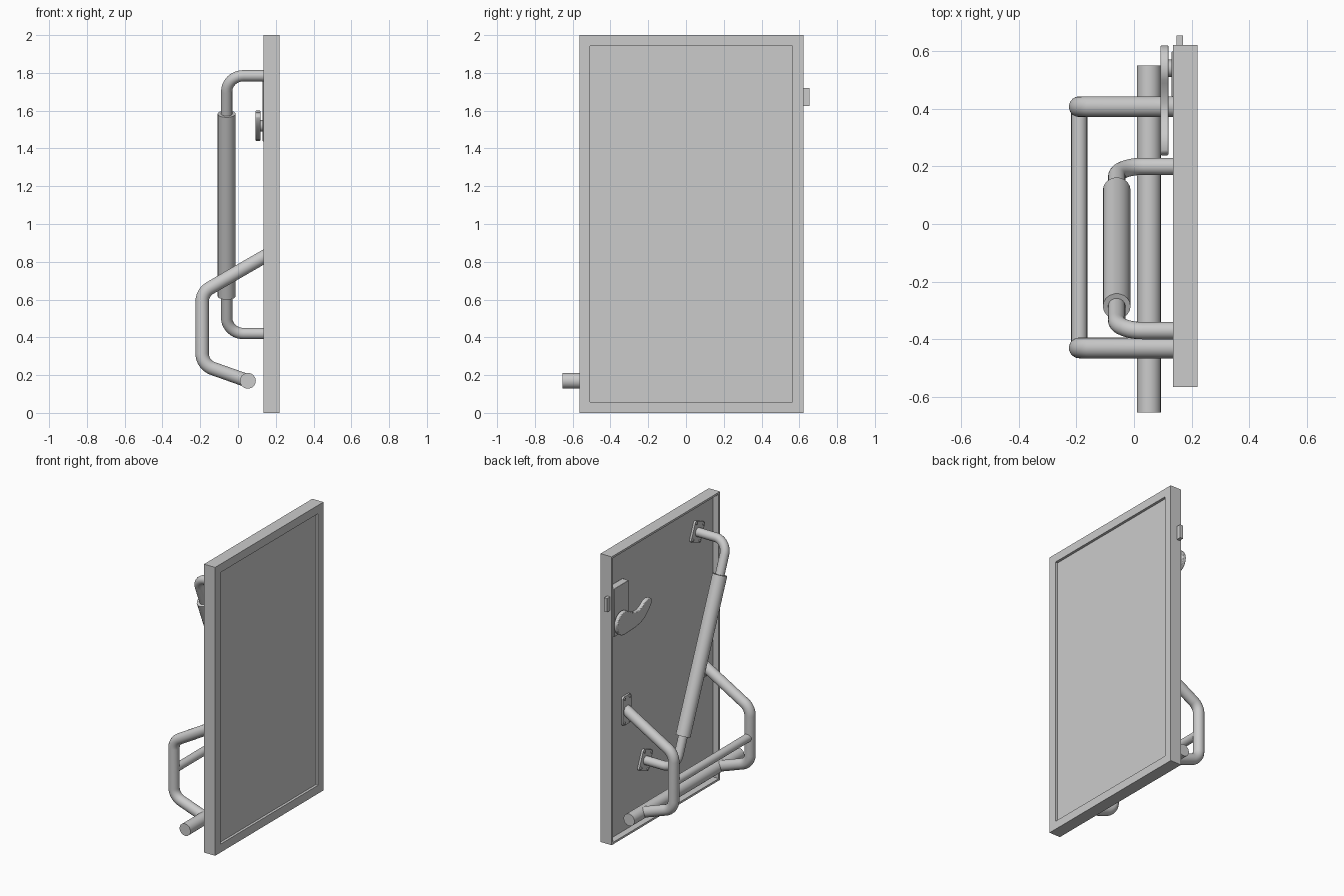
import bpy, bmesh, math
from mathutils import Vector, Matrix

if "Cube" in bpy.data.objects:
    bpy.data.objects.remove(bpy.data.objects["Cube"])


def finish(name, bm, bevel=0.0, segments=2):
    me = bpy.data.meshes.new(name)
    bmesh.ops.recalc_face_normals(bm, faces=bm.faces[:])
    bm.to_mesh(me)
    bm.free()
    ob = bpy.data.objects.new(name, me)
    bpy.context.collection.objects.link(ob)
    if bevel:
        m = ob.modifiers.new("soft_edges", 'BEVEL')
        m.width, m.segments, m.limit_method = bevel, segments, 'ANGLE'
    smooth(ob)
    return ob


def smooth(ob):
    bpy.ops.object.select_all(action='DESELECT')
    ob.select_set(True)
    bpy.context.view_layer.objects.active = ob
    bpy.ops.object.shade_smooth_by_angle(angle=math.radians(35))


def box_mesh(x, y, z):
    bm = bmesh.new()
    bmesh.ops.create_cube(bm, size=1)
    for v in bm.verts:
        v.co = Vector([(r[0] + r[1]) / 2 + c * (r[1] - r[0]) for r, c in zip((x, y, z), v.co)])
    return bm


def fillet(points, radius, steps=10):
    """Round the inner corners of a path with circular arcs."""
    pts = [Vector(p) for p in points]
    out = [pts[0]]
    for a, b, c in zip(pts, pts[1:], pts[2:]):
        u, w = (a - b).normalized(), (c - b).normalized()
        half = u.angle(w) / 2
        centre = b + (u + w).normalized() * radius / math.sin(half)
        d = radius / math.tan(half)
        p, q = b + u * d - centre, b + w * d - centre
        ang = p.angle(q)
        for i in range(steps + 1):
            t = i / steps
            out.append(centre + (p * math.sin((1 - t) * ang) + q * math.sin(t * ang)) / math.sin(ang))
    return out + [pts[-1]]


def tube(name, points, radius):
    cu = bpy.data.curves.new(name, 'CURVE')
    cu.dimensions = '3D'
    cu.bevel_depth, cu.bevel_resolution, cu.use_fill_caps = radius, 7, True
    sp = cu.splines.new('POLY')
    sp.points.add(len(points) - 1)
    for sp_pt, p in zip(sp.points, points):
        sp_pt.co = (*p, 1)
    ob = bpy.data.objects.new(name, cu)
    bpy.context.collection.objects.link(ob)
    bpy.ops.object.select_all(action='DESELECT')
    ob.select_set(True)
    bpy.context.view_layer.objects.active = ob
    bpy.ops.object.convert(target='MESH')
    smooth(bpy.context.view_layer.objects.active)


def slab(name, outline, x0, x1, bevel=0.0):
    """Extrude a y-z outline from x0 to x1."""
    bm = bmesh.new()
    face = bm.faces.new([bm.verts.new((x0, y, z)) for y, z in outline])
    ext = bmesh.ops.extrude_face_region(bm, geom=[face])['geom']
    bmesh.ops.translate(bm, vec=(x1 - x0, 0, 0), verts=[g for g in ext if isinstance(g, bmesh.types.BMVert)])
    return finish(name, bm, bevel)


PANEL = 0.18  # inner face of the recessed door panel


def mount(name, y, z, half_y, half_z, tilt=0.0):
    """Rounded fixing plate with four screw heads."""
    rot, c, outline = Matrix.Rotation(tilt, 2), 0.016, []
    for k, (sy, sz) in enumerate(((1, 1), (-1, 1), (-1, -1), (1, -1))):
        for i in range(5):
            a = (k + i / 4) * math.pi / 2
            p = rot @ Vector((sy * (half_y - c) + c * math.cos(a), sz * (half_z - c) + c * math.sin(a)))
            outline.append((y + p.x, z + p.y))
        s = rot @ Vector((sy * (half_y - 0.016), sz * (half_z - 0.016)))
        tube(name + "_screw", [(PANEL, y + s.x, z + s.y), (PANEL - 0.02, y + s.x, z + s.y)], 0.009)
    slab(name, outline, PANEL, PANEL - 0.014)


# Door leaf: deep recess inside, shallow recess outside
bm = box_mesh((0.135, 0.22), (-0.565, 0.622), (0, 2))
for side, rim, depth in ((-1, 0.02, PANEL - 0.135), (1, 0.082, 0.018)):
    bm.normal_update()
    face = max(bm.faces, key=lambda f: f.normal.x * side * f.calc_area())
    bmesh.ops.inset_individual(bm, faces=[face], thickness=rim)
    inner = bmesh.ops.extrude_face_region(bm, geom=[face])['geom']
    bmesh.ops.translate(bm, vec=(-side * depth, 0, 0), verts=[g for g in inner if isinstance(g, bmesh.types.BMVert)])
    bmesh.ops.delete(bm, geom=[face], context='FACES_ONLY')
finish("door_leaf", bm)

# Side brackets with fixing plates
for y in (0.407, -0.43):
    tube("bracket_arm", fillet([(PANEL, y, 0.851), (-0.19, y, 0.637), (-0.19, y, 0.255), (0.05, y, 0.17)], 0.085), 0.036)
    mount("bracket_plate", y, 0.85, 0.045, 0.1)

# Cross tube and lower bar
tube("cross_tube", [(-0.19, -0.43, 0.44), (-0.19, 0.407, 0.44)], 0.028)
tube("lower_bar", [(0.052, -0.655, 0.17), (0.052, 0.55, 0.17)], 0.042)

# Slanted grab rail with padded sleeve
top, bottom = Vector((-0.06, -0.37, 1.785)), Vector((-0.06, 0.2, 0.42))
tube("grab_rail", fillet([(PANEL, top.y, top.z), top, bottom, (PANEL, bottom.y, bottom.z)], 0.09), 0.03)
a, b = top.lerp(bottom, 0.148), top.lerp(bottom, 0.855)
tube("grab_sleeve", [a, b], 0.048)
tilt = math.atan2(bottom.y - top.y, top.z - bottom.z)
for p in (top, bottom):
    mount("rail_plate", p.y, p.z, 0.057, 0.07, tilt)

# Lock case, latch bolt and handle spindle
finish("lock_case", box_mesh((0.131, PANEL), (0.44, 0.6), (1.436, 1.77)), 0.003)
finish("latch_bolt", box_mesh((0.147, 0.17), (0.6, 0.655), (1.625, 1.72)))
tube("handle_spindle", [(0.11, 0.54, 1.52), (0.14, 0.54, 1.52)], 0.03)

# Curved lever handle
lever = [(0.54 + 0.08 * math.cos(t), 1.52 + 0.08 * math.sin(t))
         for t in (math.radians(130 - i * 10) for i in range(24))]
lever += [(0.42, 1.445), (0.36, 1.455), (0.313, 1.477), (0.27, 1.515), (0.245, 1.545), (0.237, 1.568),
          (0.25, 1.585), (0.28, 1.592), (0.315, 1.583), (0.345, 1.562), (0.38, 1.548), (0.42, 1.55), (0.455, 1.563)]
slab("lever_handle", lever, 0.092, 0.12, 0.005)
